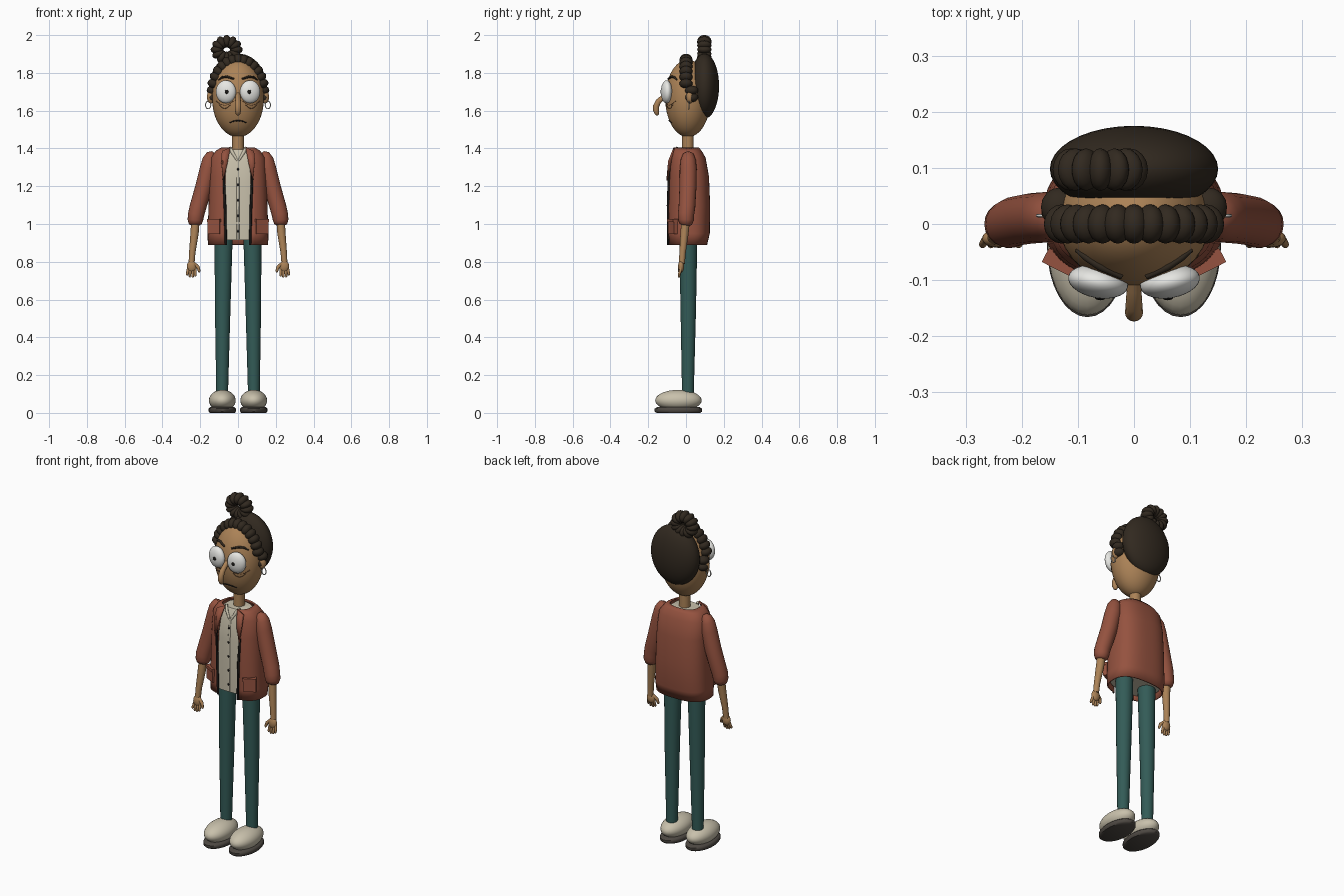
import bpy, bmesh, math
from mathutils import Vector, Matrix

if "Cube" in bpy.data.objects:
    bpy.data.objects.remove(bpy.data.objects["Cube"])


def material(name, rgb):
    m = bpy.data.materials.new(name)
    m.diffuse_color = (*rgb, 1)
    m.use_nodes = True
    m.node_tree.nodes["Principled BSDF"].inputs["Base Color"].default_value = m.diffuse_color
    return m


SKIN = material("skin", (0.41, 0.225, 0.095))
RUST = material("rust_cloth", (0.30, 0.085, 0.05))
TEAL = material("teal_cloth", (0.033, 0.105, 0.095))
HAIR = material("dark_hair", (0.031, 0.022, 0.014))
CREAM = material("cream", (0.58, 0.53, 0.41))
WHITE = material("eye_white", (0.80, 0.80, 0.77))
BLACK = material("near_black", (0.010, 0.009, 0.008))
SOLE = material("sole_grey", (0.075, 0.065, 0.055))
CREASE = material("skin_crease", (0.17, 0.085, 0.04))


def finish(bm, name, mat, angle=45, solid=0):
    bmesh.ops.recalc_face_normals(bm, faces=bm.faces)
    me = bpy.data.meshes.new(name)
    bm.to_mesh(me)
    bm.free()
    ob = bpy.data.objects.new(name, me)
    bpy.context.collection.objects.link(ob)
    me.materials.append(mat)
    bpy.ops.object.select_all(action='DESELECT')
    ob.select_set(True)
    bpy.context.view_layer.objects.active = ob
    bpy.ops.object.shade_smooth_by_angle(angle=math.radians(angle))
    if solid:
        mod = ob.modifiers.new("thickness", 'SOLIDIFY')
        mod.thickness = solid
        mod.offset = 0
    return ob


def ball(bm, c, r, rot=Matrix.Identity(4), seg=24):
    m = Matrix.Translation(c) @ rot @ Matrix.Diagonal((*r, 1))
    bmesh.ops.create_uvsphere(bm, u_segments=seg, v_segments=seg * 2 // 3, radius=1, matrix=m)


def blob(name, mat, c, r, rot=Matrix.Identity(4), seg=24):
    bm = bmesh.new()
    ball(bm, c, r, rot, seg)
    return finish(bm, name, mat)


def skin_rings(bm, rings, closed=True, caps=True):
    vs = [[bm.verts.new(p) for p in r] for r in rings]
    n = len(vs[0])
    for a, b in zip(vs, vs[1:]):
        for i in range(n if closed else n - 1):
            j = (i + 1) % n
            bm.faces.new((a[i], a[j], b[j], b[i]))
    if caps:
        bm.faces.new(vs[0])
        bm.faces.new(vs[-1])


def sweep(bm, pts, radii, n=16):
    """Round tube through points, one radius per point."""
    pts = [Vector(p) for p in pts]
    q, prev, rings = None, None, []
    for i, p in enumerate(pts):
        t = (pts[min(i + 1, len(pts) - 1)] - pts[max(i - 1, 0)]).normalized()
        q = t.to_track_quat('Z', 'Y') if q is None else prev.rotation_difference(t) @ q
        prev = t
        rings.append([p + q @ Vector((radii[i] * math.cos(a), radii[i] * math.sin(a), 0))
                      for a in (2 * math.pi * k / n for k in range(n))])
    skin_rings(bm, rings)


def tube(name, mat, pts, radii, n=16):
    bm = bmesh.new()
    sweep(bm, pts, radii, n)
    return finish(bm, name, mat)


def section(z, rx, yf, yb, gap=0, n=40, p=0.75):
    """Rounded-box torso outline, optionally open across the front by +-gap."""
    cy, ry = (yf + yb) / 2, (yb - yf) / 2
    t0 = math.asin((gap / rx) ** (1 / p)) if gap else 0
    out = []
    for i in range(n):
        t = t0 + (2 * math.pi - 2 * t0) * i / (n - 1 if gap else n)
        s, c = math.sin(t), math.cos(t)
        out.append((rx * math.copysign(abs(s) ** p, s), cy - ry * math.copysign(abs(c) ** p, c), z))
    return out


def face_pt(x, z, lift=0.001):
    d = max(0, 1 - (x / 0.137) ** 2 - ((z - 1.665) / 0.205) ** 2)
    return (x, 0.01 - 0.12 * math.sqrt(d) - lift, z)


def box(name, mat, c, size, rotz=0):
    bm = bmesh.new()
    bmesh.ops.create_cube(bm, size=1, matrix=Matrix.Translation(c)
                          @ Matrix.Rotation(rotz, 4, 'Z') @ Matrix.Diagonal((*size, 1)))
    return finish(bm, name, mat, 30)


# Jacket shell, open at the front, and the shirt beneath
bm = bmesh.new()
skin_rings(bm, [section(*r) for r in (
    (1.402, .085, -.06, .065, .045), (1.385, .115, -.07, .08, .05), (1.35, .14, -.08, .10, .058),
    (1.25, .147, -.09, .118, .068), (1.10, .152, -.094, .124, .07),
    (0.95, .157, -.094, .122, .07), (0.89, .156, -.09, .108, .068))], closed=False, caps=False)
finish(bm, "jacket", RUST, solid=0.008)

bm = bmesh.new()
skin_rings(bm, [section(*r) for r in (
    (1.395, .07, -.052, .055), (1.37, .10, -.063, .07), (1.33, .125, -.075, .09),
    (1.22, .135, -.083, .105), (1.0, .14, -.085, .108), (0.915, .14, -.083, .10))])
finish(bm, "shirt", CREAM)
tube("shirt_placket", CREAM, [(0, -.068, 1.35), (0, -.08, 1.22), (0, -.082, .92)], [.008] * 3, 8)
for i in range(5):
    z = 1.29 - i * 0.082
    blob("shirt_button", BLACK, (0, -.089 if z < 1.25 else -.084, z), (.006, .004, .006), seg=12)

# Head, neck, nose and mouth
tube("neck", SKIN, [(0, .01, 1.36), (0, .01, 1.50)], [.031, .031], 20)
blob("head", SKIN, (0, .01, 1.665), (.137, .12, .205), seg=40)
tube("nose", SKIN, [(0, -.085, 1.70), (0, -.115, 1.675), (0, -.145, 1.65), (0, -.158, 1.625),
                    (0, -.158, 1.60), (0, -.153, 1.583), (0, -.150, 1.575)],
     [.010, .013, .015, .016, .016, .012, .004])
tube("mouth", BLACK, [face_pt(x, 1.548 - 6 * x * x) for x in (-.045, -.025, 0, .025, .045)],
     [.002, .0035, .0035, .0035, .002], 8)

# Hair cap, braid over the forehead and bun
blob("hair_cap", HAIR, (0, .098, 1.73), (.15, .077, .172), seg=36)
bm = bmesh.new()
for i in range(17):
    a = math.radians(-10 + 200 * i / 16)
    y = .03 if i in (0, 1, 15, 16) else 0
    ball(bm, (.133 * math.cos(a), y, 1.70 + .168 * math.sin(a)), (.033, .035, .025),
         Matrix.Rotation(-a, 4, 'Y'), 16)
finish(bm, "braid", HAIR)
bm = bmesh.new()
for i in range(12):
    a = 2 * math.pi * i / 12
    ball(bm, (-.06 + .051 * math.cos(a), .097, 1.923 + .044 * math.sin(a)), (.034, .038, .022),
         Matrix.Rotation(-a, 4, 'Y'), 16)
finish(bm, "hair_bun", HAIR)

for s in (1, -1):
    def mx(pts):
        return [(s * x, y, z) for x, y, z in pts]

    # Eyes, brows and creases
    turn = Matrix.Rotation(s * math.radians(10), 4, 'Z')
    blob("eye", WHITE, (s * .064, -.103, 1.70), (.054, .029, .061), turn, 28)
    blob("pupil", BLACK, (s * .06, -.131, 1.70), (.010, .005, .011), seg=14)
    tube("eyebrow", HAIR, [face_pt(s * x, z, .002) for x, z in
                           ((.103, 1.762), (.085, 1.776), (.06, 1.780), (.022, 1.768))],
         [.003, .006, .007, .005], 8)
    for dz, w in ((0, .045), (-.018, .03)):
        tube("eye_bag", CREASE, [face_pt(s * (.07 + w * k), 1.628 + dz + .022 * k * k, 0)
                                 for k in (-1, -.5, 0, .5, 1)], [.002] * 5, 6)

    # Ears and hoop earrings
    blob("ear", SKIN, (s * .143, .02, 1.672), (.022, .018, .034), seg=18)
    hoop = [(s * .158 + .014 * math.cos(a), .015, 1.63 + .02 * math.sin(a))
            for a in (math.pi / 2 + 2 * math.pi * k / 20 for k in range(21))]
    tube("earring", WHITE, hoop, [.003] * 21, 6)

    # Sleeve, forearm and hand
    tube("sleeve", RUST, mx([(.128, .012, 1.378), (.138, .012, 1.366), (.148, .012, 1.34), (.158, .012, 1.29),
                             (.183, .010, 1.19), (.212, .005, 1.09), (.222, 0, 1.05),
                             (.226, 0, 1.02), (.226, -.002, 1.0), (.226, -.003, .993)]),
         [.012, .030, .040, .045, .045, .044, .043, .041, .034, .022], 20)
    tube("forearm", SKIN, mx([(.224, 0, 1.04), (.230, -.008, .95), (.242, -.018, .85), (.246, -.022, .79)]),
         [.023, .022, .017, .016])
    blob("palm", SKIN, (s * .245, -.026, .775), (.026, .016, .032), seg=16)
    bm = bmesh.new()
    for x0, x1, z1 in ((.228, .226, .722), (.240, .240, .716), (.252, .255, .718), (.262, .270, .727)):
        sweep(bm, mx([(x0, -.026, .775), ((x0 + x1) / 2, -.03, .75), (x1, -.037, z1 + .006), (x1, -.038, z1)]),
              [.007, .0075, .0065, .003], 10)
    sweep(bm, mx([(.232, -.026, .79), (.212, -.032, .772), (.205, -.036, .75), (.205, -.037, .744)]),
          [.009, .009, .007, .003], 10)
    finish(bm, "fingers", SKIN)

    # Jacket lapel, dark front edge and patch pocket
    bm = bmesh.new()
    bm.faces.new([bm.verts.new(p) for p in mx(
        [(.04, -.062, 1.405), (.085, -.07, 1.385), (.09, -.09, 1.335), (.078, -.1, 1.23), (.056, -.092, 1.32)])])
    finish(bm, "lapel", RUST, solid=0.008)
    tube("jacket_front_edge", BLACK, mx([(.07, -.085, 1.31), (.075, -.091, 1.24), (.069, -.095, 1.1),
                                         (.064, -.094, .89)]), [.003, .006, .007, .006], 8)
    box("pocket", RUST, (s * .125, -.070, .985), (.070, .022, .075), s * math.radians(27))
    box("pocket_flap", RUST, (s * .125, -.072, 1.018), (.074, .028, .016), s * math.radians(27))
    tube("shirt_collar", CREAM, mx([(.043, -.045, 1.405), (.03, -.062, 1.38), (.003, -.074, 1.335)]),
         [.007, .009, .005], 8)

    # Trouser leg and shoe
    tube("trouser_leg", TEAL, mx([(.076, .012, 1.0), (.077, .012, .88), (.081, .012, .55), (.084, .01, .10)]),
         [.047, .047, .041, .031], 24)
    blob("shoe", CREAM, (s * .083, -.04, .066), (.071, .123, .056), seg=28)
    bm = bmesh.new()
    skin_rings(bm, [[(s * .083 + .072 * k * math.cos(a), -.04 + .126 * k * math.sin(a), z)
                     for a in (2 * math.pi * i / 32 for i in range(32))]
                    for z, k in ((0, .92), (.008, 1), (.022, 1), (.03, .9))])
    finish(bm, "shoe_sole", SOLE, 50)
